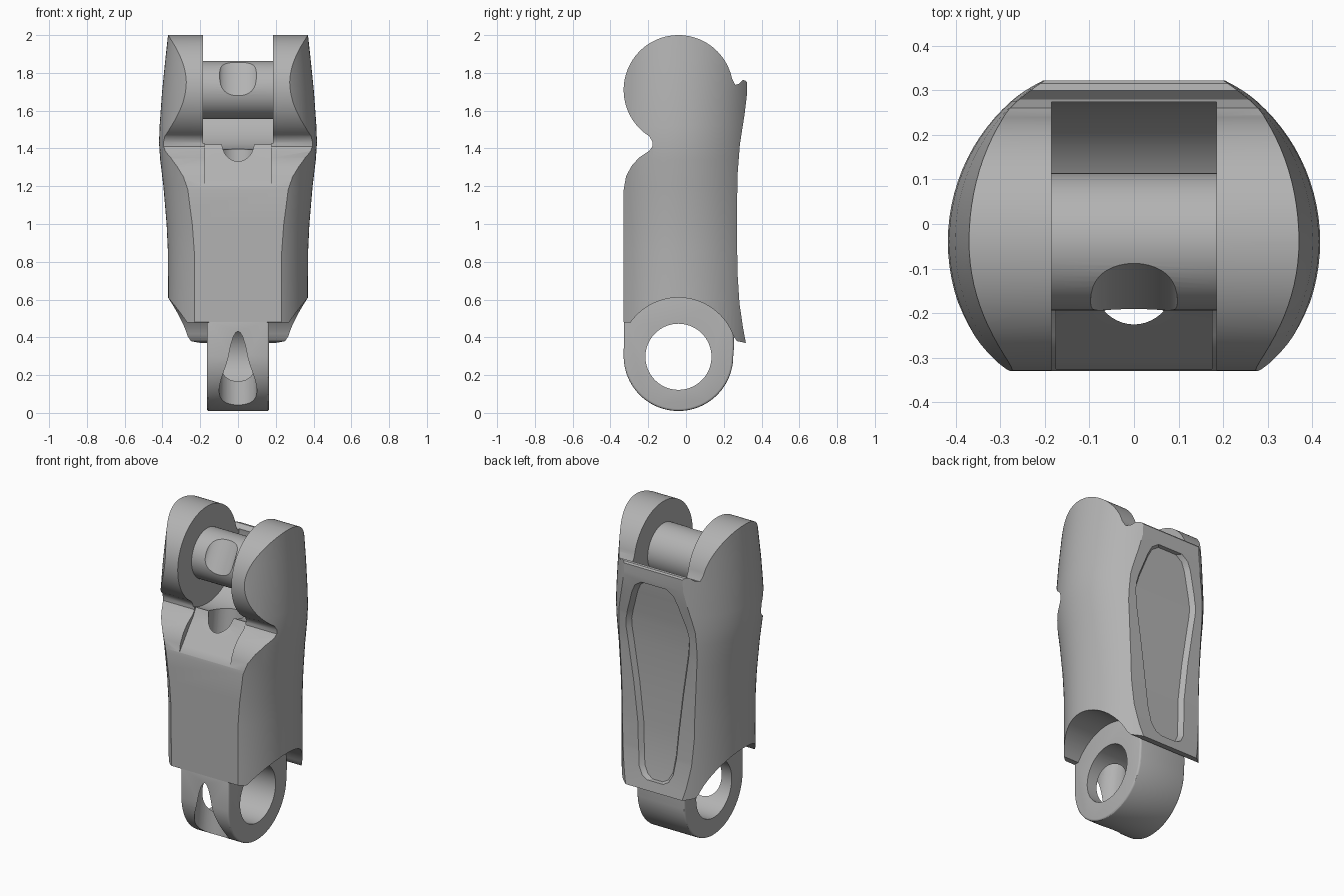
import bpy, bmesh
from math import sin, cos, pi, radians, sqrt

cube = bpy.data.objects.get("Cube")
if cube:
    bpy.data.objects.remove(cube, do_unlink=True)

grey = bpy.data.materials.new("plain grey")
grey.use_nodes = True
COLOR = (0.45, 0.45, 0.45, 1)
grey.diffuse_color = COLOR
grey.node_tree.nodes["Principled BSDF"].inputs["Base Color"].default_value = COLOR

AXIS_Y = -0.04      # both hinge axes run along x
TOP_Z, LOW_Z = 1.71, 0.30


def loft(name, rings):
    """Closed solid through rings of equally many 3D points."""
    bm = bmesh.new()
    rows = [[bm.verts.new(p) for p in ring] for ring in rings]
    n = len(rows[0])
    for low, high in zip(rows, rows[1:]):
        for i in range(n):
            j = (i + 1) % n
            bm.faces.new((low[i], low[j], high[j], high[i]))
    bm.faces.new(rows[0][::-1])
    bm.faces.new(rows[-1])
    bmesh.ops.recalc_face_normals(bm, faces=bm.faces)
    mesh = bpy.data.meshes.new(name)
    bm.to_mesh(mesh)
    bm.free()
    mesh.materials.append(grey)
    obj = bpy.data.objects.new(name, mesh)
    bpy.context.collection.objects.link(obj)
    return obj


def prism(name, outline, half):
    """Side outline (y, z) extruded symmetrically along x."""
    return loft(name, [[(x, y, z) for y, z in outline] for x in (-half, half)])


def arc(z, r, start, end, n=48):
    angles = [radians(start + (end - start) * i / n) for i in range(n + 1)]
    return [(AXIS_Y + r * cos(a), z + r * sin(a)) for a in angles]


def disc(name, z, r, half):
    return prism(name, arc(z, r, 0, 360, 72)[:-1], half)


def tube(name, y, z, tilt, rx, ry, length):
    bpy.ops.mesh.primitive_cylinder_add(vertices=48, radius=1, depth=length,
                                        location=(0, y, z), rotation=(tilt, 0, 0))
    obj = bpy.context.object
    obj.name = name
    obj.scale = (rx, ry, 1)
    return obj


def bake(obj):
    bpy.context.view_layer.update()
    graph = bpy.context.evaluated_depsgraph_get()
    mesh = bpy.data.meshes.new_from_object(obj.evaluated_get(graph))
    obj.modifiers.clear()
    obj.data = mesh


def combine(obj, operation, *tools):
    for tool in tools:
        mod = obj.modifiers.new(operation, 'BOOLEAN')
        mod.operation, mod.solver, mod.object = operation, 'EXACT', tool
        bake(obj)


def interp(table, z):
    for (z0, a), (z1, b) in zip(table, table[1:]):
        if z <= z1:
            return a + (b - a) * (z - z0) / (z1 - z0)
    return table[-1][1]


# Rear outline of the shell, as (z, y)
BACK = [(0.37, 0.317), (0.45, 0.302), (0.58, 0.283), (0.75, 0.272), (1.0, 0.27),
        (1.25, 0.272), (1.42, 0.285), (1.58, 0.31), (1.68, 0.322), (1.75, 0.322)]

# Shell side outline: knuckle, front notch, lower arch, flared back
outline = arc(TOP_Z, 0.29, 12, 238, 64)
outline += [(-0.178, 1.435), (-0.178, 1.41), (-0.195, 1.387), (-0.25, 1.35),
            (-0.29, 1.305), (-0.318, 1.25), (-0.33, 1.18), (-0.33, 0.48)]
outline += arc(LOW_Z, 0.31, 145, 20)
outline += [(0.27, 0.38)] + [(y, z) for z, y in BACK]
outline += [(0.315, 1.76), (0.30, 1.762), (0.28, 1.742), (0.26, 1.737)]
shell = prism("shell", outline, 0.6)

# Rounded barrel that shapes the flanks
WIDTH = [(0.2, 0.37), (0.6, 0.37), (0.85, 0.371), (1.0, 0.378), (1.2, 0.395),
         (1.34, 0.412), (1.43, 0.418), (1.52, 0.415), (1.7, 0.402), (1.85, 0.387),
         (2.05, 0.365)]


def section(z, a):
    ring = []
    for i in range(96):
        t = 2 * pi * i / 96
        depth = 0.42 if sin(t) > 0 else a
        ring.append((a * cos(t), AXIS_Y + depth * sin(t), z))
    return ring


barrel = loft("barrel_cutter", [section(z, a) for z, a in WIDTH])

# Fork gap, sloped front dip and cable channel
fork_gap = disc("fork_gap_cutter", TOP_Z, 0.315, 0.185)
dip = prism("dip_cutter", [(-0.335, 1.19), (-0.30, 1.235), (-0.265, 1.28),
                           (-0.235, 1.32), (-0.19, 1.375), (-0.15, 1.45),
                           (-0.5, 1.45), (-0.5, 1.19)], 0.175)
channel = tube("channel_cutter", -0.195, 0.72, -0.114, 0.1, 0.1, 1.5)

# Long recessed panel on the back
PANEL = [(0.43, 0.06), (0.45, 0.095), (0.5, 0.122), (0.6, 0.135), (0.75, 0.145),
         (1.0, 0.175), (1.25, 0.213), (1.33, 0.222), (1.38, 0.222), (1.44, 0.207),
         (1.58, 0.16), (1.63, 0.135), (1.66, 0.09)]
rings = []
for z, w in PANEL:
    y = interp(BACK, z)
    inner = w - 0.025
    rings.append([(-inner, y - 0.028, z), (inner, y - 0.028, z), (w, y + 0.005, z),
                  (w, 0.5, z), (-w, 0.5, z), (-w, y + 0.005, z)])
panel = loft("panel_cutter", rings)

combine(shell, 'INTERSECT', barrel)
combine(shell, 'DIFFERENCE', fork_gap, dip, channel, panel)

# Lower hinge lug with its bore
lug = prism("lower_lug", arc(LOW_Z, 0.29, 180, 360)
            + [(0.255, 0.36), (0.24, 0.65), (-0.28, 0.65), (-0.328, 0.485)], 0.165)
bevel = lug.modifiers.new("soft edges", 'BEVEL')
bevel.width, bevel.segments = 0.012, 3
bevel.limit_method, bevel.angle_limit = 'ANGLE', radians(60)
bake(lug)
bore = disc("bore_cutter", LOW_Z - 0.003, 0.175, 0.3)
combine(lug, 'DIFFERENCE', bore, channel)

# Upper hinge pin with a shallow saddle in its front
pin = disc("hinge_pin", TOP_Z, 0.154, 0.2)
lean = radians(30)
saddle = tube("saddle_cutter", AXIS_Y - 0.165 * cos(lean), TOP_Z + 0.165 * sin(lean),
              -lean, 0.1, 0.05, 0.6)
combine(pin, 'DIFFERENCE', saddle)

for cutter in (barrel, fork_gap, dip, channel, panel, bore, saddle):
    bpy.data.objects.remove(cutter, do_unlink=True)

for part in (shell, lug, pin):
    part.data.materials.clear()
    part.data.materials.append(grey)
    for face in part.data.polygons:
        face.material_index = 0
    bpy.ops.object.select_all(action='DESELECT')
    part.select_set(True)
    bpy.context.view_layer.objects.active = part
    bpy.ops.object.shade_smooth_by_angle(angle=radians(30))
